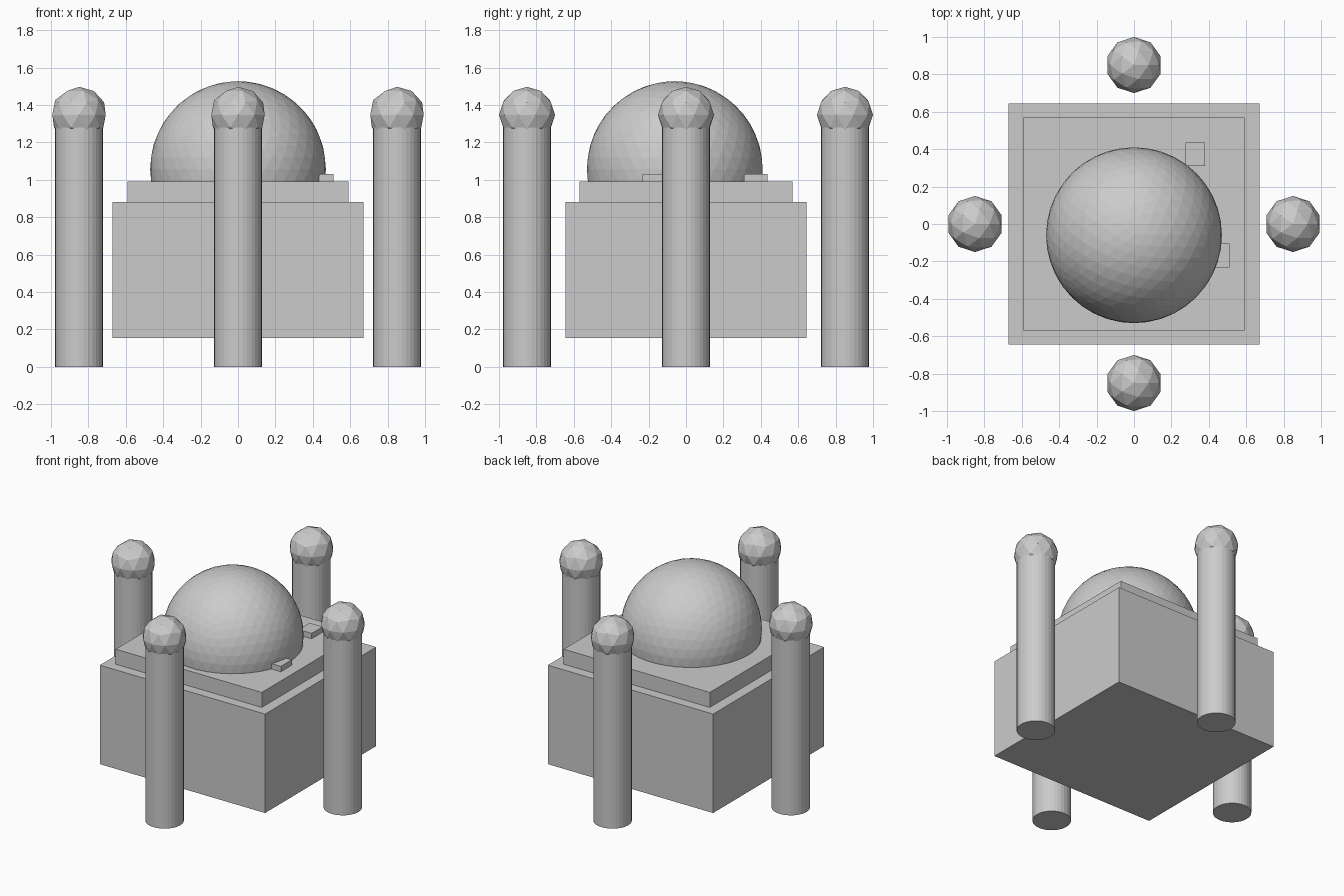
import bpy

if "Cube" in bpy.data.objects:
    bpy.data.objects.remove(bpy.data.objects["Cube"])


def box(name, x0, x1, y0, y1, z0, z1):
    bpy.ops.mesh.primitive_cube_add(
        size=1, location=((x0 + x1) / 2, (y0 + y1) / 2, (z0 + z1) / 2))
    ob = bpy.context.object
    ob.name = name
    ob.scale = (x1 - x0, y1 - y0, z1 - z0)
    bpy.ops.object.transform_apply(location=False, rotation=False, scale=True)
    return ob


def ball(name, radius, location, subdivisions):
    bpy.ops.mesh.primitive_ico_sphere_add(
        subdivisions=subdivisions, radius=radius, location=location)
    bpy.context.object.name = name


# Main block, raised off the ground between the legs, and the stepped slab on it
box("body", -0.67, 0.67, -0.643, 0.643, 0.155, 0.88)
box("top_slab", -0.592, 0.592, -0.57, 0.57, 0.86, 0.99)

# Dome: faceted sphere sunk into the slab
ball("dome", 0.47, (0, -0.06, 1.057), 4)

# Two small tabs beside the dome
box("tab_back", 0.275, 0.38, 0.31, 0.437, 0.98, 1.03)
box("tab_right", 0.405, 0.51, -0.232, -0.105, 0.98, 1.03)

# Four round pillars with low-poly ball caps
for side, x, y in (("left", -0.85, 0), ("right", 0.85, 0),
                   ("front", 0, -0.85), ("back", 0, 0.85)):
    bpy.ops.mesh.primitive_cylinder_add(
        vertices=32, radius=0.128, depth=1.28, location=(x, y, 0.64))
    bpy.context.object.name = side + "_pillar"
    ball(side + "_pillar_cap", 0.15, (x, y, 1.347), 2)
